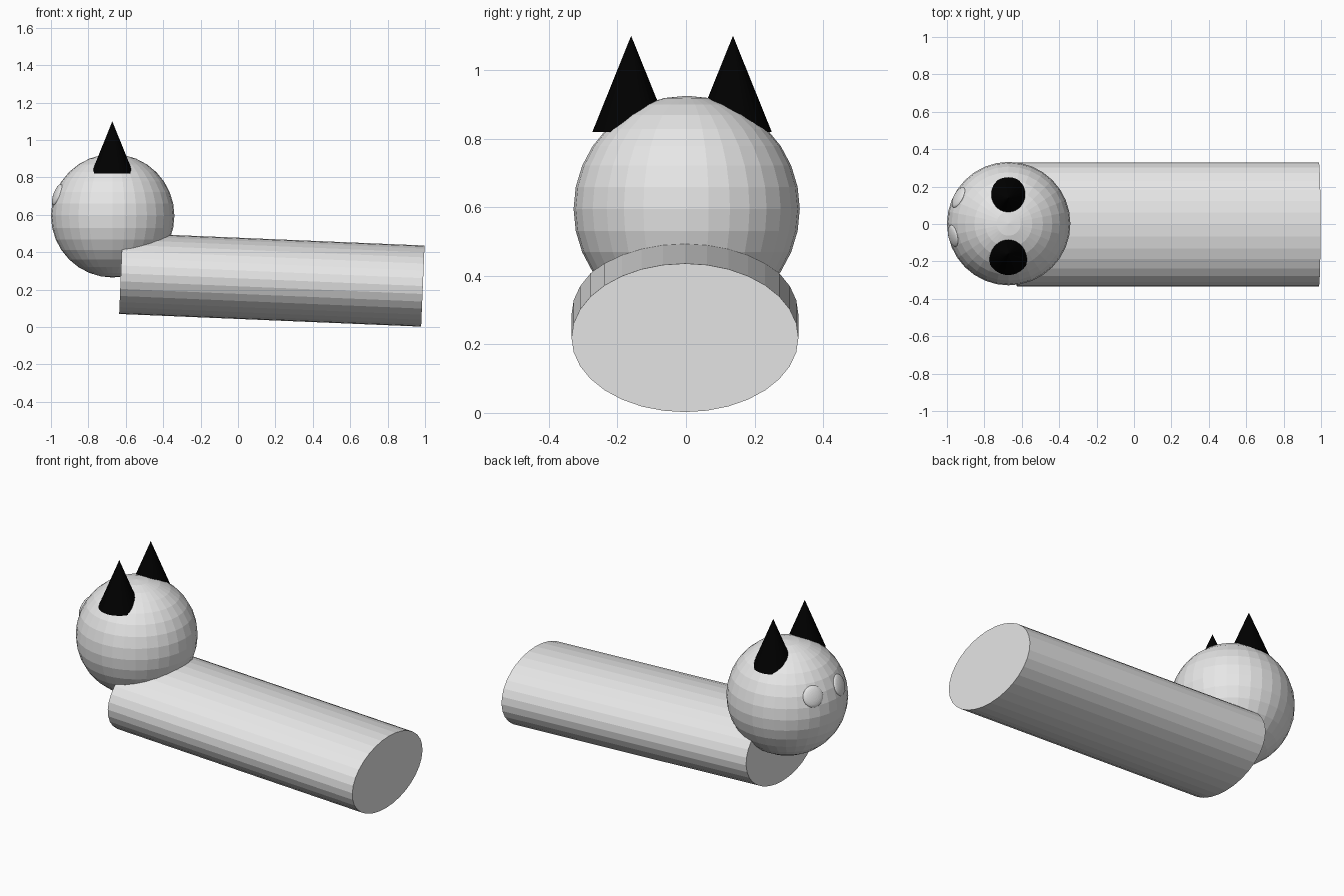
import bpy
import math
from mathutils import Vector

if "Cube" in bpy.data.objects:
    bpy.data.objects.remove(bpy.data.objects["Cube"])


def material(name, value):
    m = bpy.data.materials.new(name)
    m.diffuse_color = (value, value, value, 1)
    m.use_nodes = True
    m.node_tree.nodes["Principled BSDF"].inputs["Base Color"].default_value = m.diffuse_color
    return m


grey = material("light grey", 0.8)
black = material("black", 0.0)


def finish(name, mat):
    ob = bpy.context.object
    ob.name = name
    ob.data.materials.append(mat)
    return ob


HEAD = Vector((-0.67, 0.002, 0.595))

# Body: flattened cylinder lying along x, sloping down slightly
bpy.ops.mesh.primitive_cylinder_add(vertices=32, radius=1, depth=1.616,
                                    location=(0.181, -0.003, 0.253),
                                    rotation=(0, math.radians(92.4), 0))
body = finish("body", grey)
body.scale = (0.217, 0.331, 1)

# Head: faceted ball
bpy.ops.mesh.primitive_uv_sphere_add(segments=32, ring_count=16, radius=0.33, location=HEAD)
finish("head", grey)

# Ears: upright cones
for side, y in (("left", 0.137), ("right", -0.16)):
    bpy.ops.mesh.primitive_cone_add(vertices=32, radius1=0.113, depth=0.28,
                                    location=(-0.672, y, 0.96))
    finish(side + "_ear", black)

# Eyes: flattened balls facing outward from the head
for side, d in (("left", (-0.268, 0.14, 0.115)), ("right", (-0.301, -0.067, 0.115))):
    n = Vector(d).normalized()
    bpy.ops.mesh.primitive_uv_sphere_add(segments=32, ring_count=16, radius=1,
                                         location=HEAD + n * 0.323,
                                         rotation=n.to_track_quat('Z', 'Y').to_euler())
    eye = finish(side + "_eye", grey)
    eye.scale = (0.06, 0.06, 0.018)
